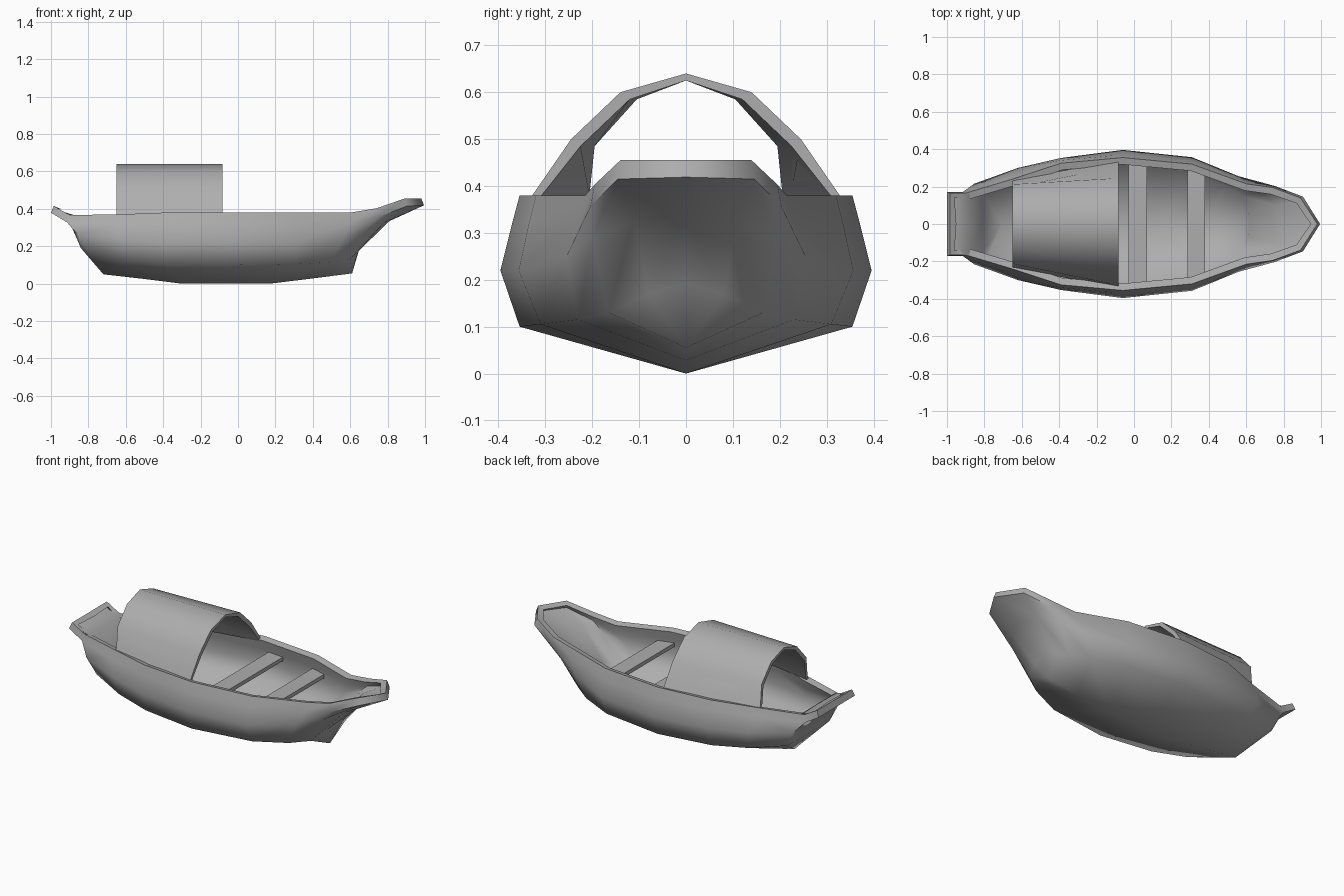
import bpy, bmesh, math

if "Cube" in bpy.data.objects:
    bpy.data.objects.remove(bpy.data.objects["Cube"])

grey = bpy.data.materials.new("dark_grey")
grey.diffuse_color = (0.42, 0.42, 0.42, 1)
grey.use_nodes = True
grey.node_tree.nodes["Principled BSDF"].inputs["Base Color"].default_value = grey.diffuse_color


def finish(name, verts, faces, angle=35, shell=0):
    me = bpy.data.meshes.new(name)
    me.from_pydata(verts, [], faces)
    me.materials.append(grey)
    ob = bpy.data.objects.new(name, me)
    bpy.context.collection.objects.link(ob)
    bm = bmesh.new()
    bm.from_mesh(me)
    bmesh.ops.remove_doubles(bm, verts=bm.verts, dist=0.0005)
    if not shell:
        bmesh.ops.recalc_face_normals(bm, faces=bm.faces)
    bm.to_mesh(me)
    bm.free()
    bpy.ops.object.select_all(action='DESELECT')
    ob.select_set(True)
    bpy.context.view_layer.objects.active = ob
    if shell:
        mir = ob.modifiers.new("mirror", 'MIRROR')
        mir.use_axis = (False, True, False)
        sol = ob.modifiers.new("thickness", 'SOLIDIFY')
        sol.thickness = shell
        sol.offset = -1
        bpy.ops.object.convert(target='MESH')
    bpy.ops.object.shade_smooth_by_angle(angle=math.radians(angle))
    return ob


# Hull level lines, stern to bow: (x, half breadth, z)
rail = [(-.985, .165, .415), (-.9, .165, .367), (-.65, .24, .37), (-.39, .325, .38),
        (-.06, .355, .38), (.31, .32, .38), (.6, .215, .38), (.74, .195, .403),
        (.89, .14, .455), (.98, 0, .455)]
mid = [(-.905, .155, .34), (-.855, .215, .26), (-.62, .3, .235), (-.39, .353, .22),
       (-.06, .396, .22), (.31, .357, .22), (.56, .255, .25), (.69, .2, .29),
       (.78, .11, .325), (.81, 0, .335)]
chine = [(-.84, .16, .19), (-.8, .195, .165), (-.6, .265, .125), (-.39, .315, .105),
         (-.06, .355, .1), (.31, .31, .105), (.5, .23, .115), (.6, .165, .13),
         (.64, .08, .17), (.65, 0, .19)]
keel = [(x, 0, z) for x, z in ((-.72, .05), (-.72, .05), (-.5, .025), (-.3, 0), (-.06, 0),
                               (.17, 0), (.4, .028), (.61, .055), (.61, .055), (.61, .055))]
upper = [(x * 1.015, y * 1.045, z - .035 - .025 * (1 - x * x)) for x, y, z in rail]

# Hull: half skin, with a centre station closing the stern, then mirrored and thickened
levels = [[(l[0][0], 0, l[0][2])] + l for l in (keel, chine, mid, upper, rail)]
n = len(levels[0])
verts = [(x, -y, z) for l in levels for x, y, z in l]
faces = [(j * n + i, j * n + i + 1, (j + 1) * n + i + 1, (j + 1) * n + i)
         for j in range(4) for i in range(n - 1)]
# Keel ends collapse to a point, so those quads become triangles
flat = []
for f in faces:
    g = []
    for v in f:
        if all(verts[v] != verts[u] for u in g):
            g.append(v)
    if len(g) > 2:
        flat.append(g)
finish("hull", verts, flat, 65, 0.038)


# Cabin roof: faceted arch tapering toward the stern
def arch(x, base, shoulder, crown, t):
    half = [(base, .36), (base - .012, .38), (shoulder, .5), (crown, .6), (0, .64)]
    outer = half + [(-y, z) for y, z in half[-2::-1]]
    inner = []
    for y, z in outer:
        s = (y > 0) - (y < 0)
        inner.append((y - s * t, z - (.015 if z > .45 else 0)))
    return [(x, y, z) for y, z in outer + inner[::-1]]


a = arch(-.65, .235, .212, .122, .017)
b = arch(-.083, .34, .245, .14, .02)
m = len(a)
faces = [(i, (i + 1) % m, m + (i + 1) % m, m + i) for i in range(m)]
for k in (0, m):
    faces += [(k + i, k + i + 1, k + m - 2 - i, k + m - 1 - i) for i in range(m // 2 - 1)]
finish("cabin_roof", a + b, faces, 45)


# Bench seats: boards with ends following the hull sides
def bench(name, x0, x1, y0, y1):
    v = [(x, s * y, z) for z in (.28, .303)
         for x, y, s in ((x0, y0, -1), (x1, y1, -1), (x1, y1, 1), (x0, y0, 1))]
    f = [(0, 1, 2, 3), (4, 5, 6, 7)] + [(i, (i + 1) % 4, 4 + (i + 1) % 4, 4 + i) for i in range(4)]
    finish(name, v, f, 30)


bench("middle_seat", -.03, .07, .335, .325)
bench("front_seat", .285, .38, .3, .272)
